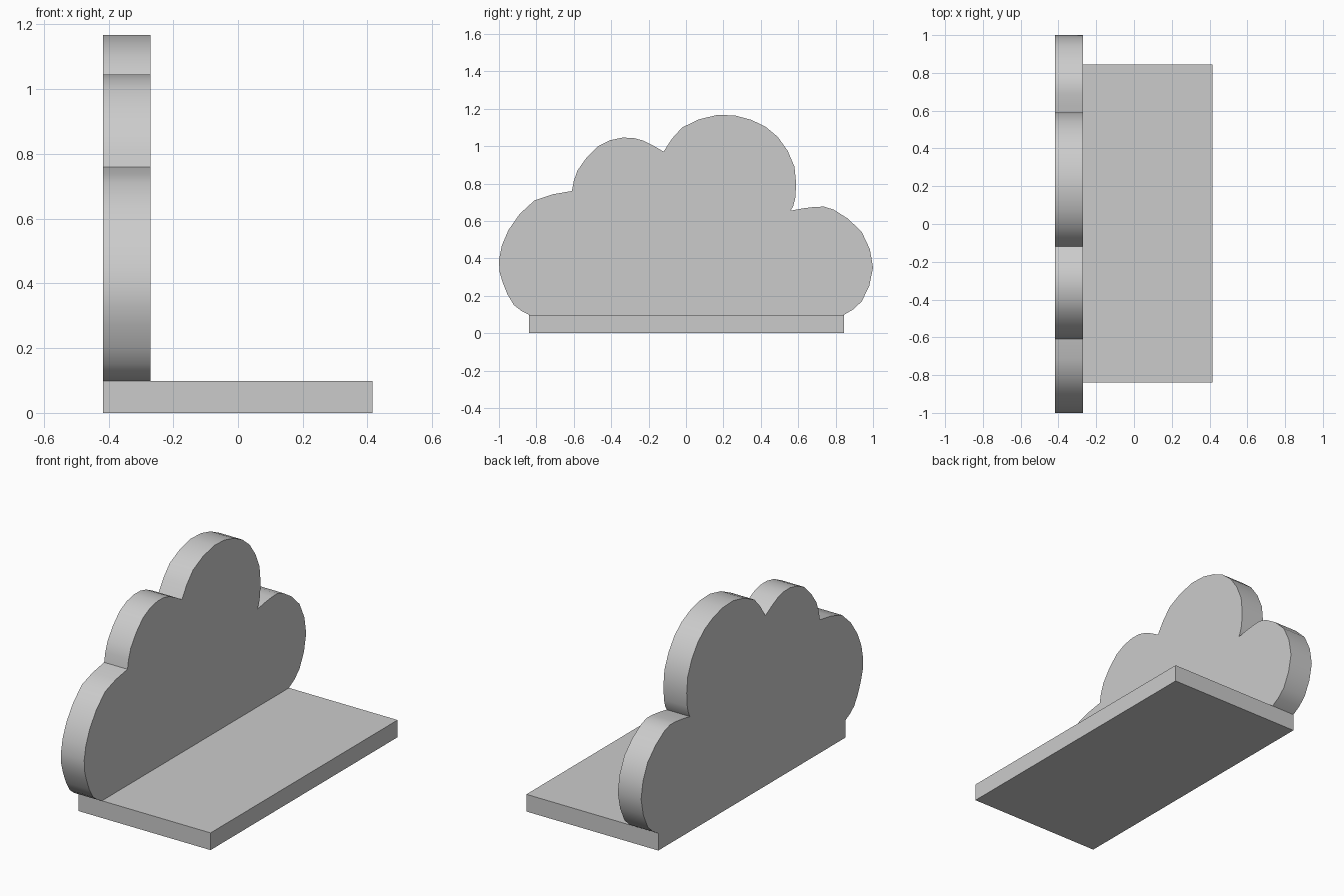
import bpy
import bmesh
import math
from mathutils import Vector

cube = bpy.data.objects.get("Cube")
if cube:
    bpy.data.objects.remove(cube)

grey = bpy.data.materials.new("light grey")
grey.use_nodes = True
colour = (0.6, 0.6, 0.6, 1)
grey.diffuse_color = colour
grey.node_tree.nodes["Principled BSDF"].inputs["Base Color"].default_value = colour

BACK, PLATE_FRONT, SHELF_FRONT = -0.417, -0.27, 0.415
SHELF_TOP = 0.098


def smooth_path(points, steps=2):
    """Curve through the points, leaving out the last one."""
    pts = [Vector(p) for p in points]
    pts = [2 * pts[0] - pts[1]] + pts + [2 * pts[-1] - pts[-2]]
    path = []
    for a, b, c, d in zip(pts, pts[1:], pts[2:], pts[3:]):
        for i in range(steps):
            t = i / steps
            path.append(b + (c - a) * t / 2 + (a - b * 2.5 + c * 2 - d / 2) * t**2
                        + (b * 1.5 - a / 2 - c * 1.5 + d / 2) * t**3)
    return path


def extrude_x(name, outline, x0, x1):
    """Solid from a (y, z) outline running from x0 to x1."""
    bm = bmesh.new()
    face = bm.faces.new([bm.verts.new((x0, y, z)) for y, z in outline])
    side = bmesh.ops.extrude_face_region(bm, geom=[face])["geom"]
    verts = [v for v in side if isinstance(v, bmesh.types.BMVert)]
    bmesh.ops.translate(bm, vec=(x1 - x0, 0, 0), verts=verts)
    bmesh.ops.recalc_face_normals(bm, faces=bm.faces)
    mesh = bpy.data.meshes.new(name)
    bm.to_mesh(mesh)
    bm.free()
    mesh.materials.append(grey)
    obj = bpy.data.objects.new(name, mesh)
    bpy.context.collection.objects.link(obj)
    bpy.ops.object.select_all(action="DESELECT")
    obj.select_set(True)
    bpy.context.view_layer.objects.active = obj
    bpy.ops.object.shade_smooth_by_angle(angle=math.radians(30))
    return obj


# Cloud outline, one rounded lobe after another
lobes = [
    [(-.84, SHELF_TOP), (-.92, .15), (-.98, .27), (-1, .39), (-.95, .55), (-.81, .71), (-.61, .76)],
    [(-.61, .76), (-.58, .87), (-.47, 1), (-.34, 1.045), (-.23, 1.03), (-.12, .97)],
    [(-.12, .97), (-.02, 1.1), (.17, 1.167), (.35, 1.14), (.49, 1.05), (.58, .89), (.584, .72), (.56, .655)],
    [(.56, .655), (.69, .675), (.79, .66), (.94, .54), (1, .35), (.94, .17), (.845, SHELF_TOP)],
]
outline = [p for lobe in lobes for p in smooth_path(lobe)]
outline.append(Vector(lobes[-1][-1]))
extrude_x("cloud_back_plate", outline, BACK, PLATE_FRONT)

# Flat shelf under the cloud
shelf = [(-.84, 0), (.845, 0), (.845, SHELF_TOP), (-.84, SHELF_TOP)]
extrude_x("shelf_board", shelf, BACK, SHELF_FRONT)
